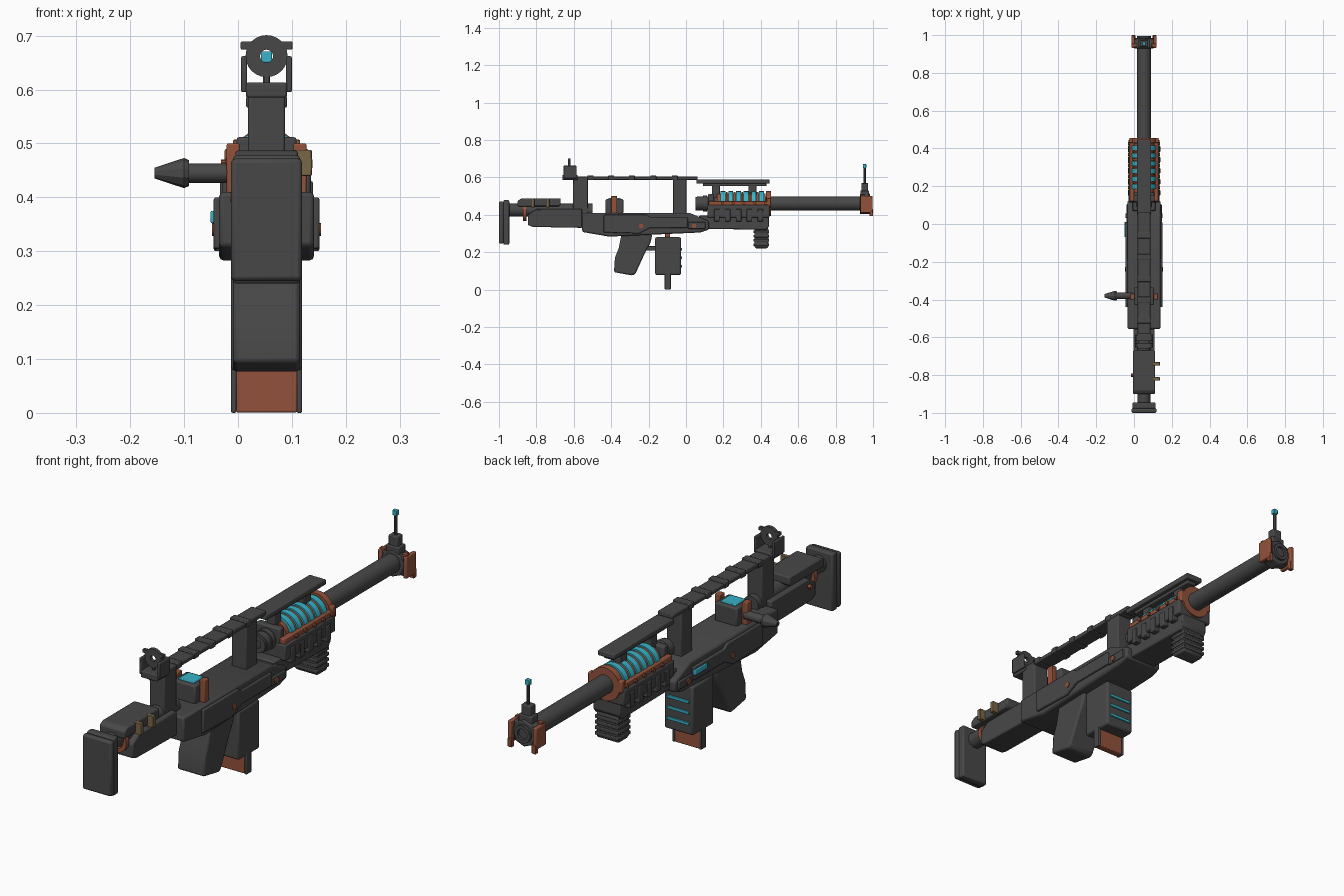
import bpy, bmesh, math
from mathutils import Matrix, Vector

if "Cube" in bpy.data.objects:
    bpy.data.objects.remove(bpy.data.objects["Cube"])

C = 0.053  # x of the weapon's centre line


def material(name, col):
    m = bpy.data.materials.new(name)
    m.diffuse_color = (*col, 1)
    m.use_nodes = True
    m.node_tree.nodes["Principled BSDF"].inputs["Base Color"].default_value = m.diffuse_color
    return m


DARK = material("dark_metal", (0.064, 0.064, 0.065))
COPPER = material("copper", (0.29, 0.085, 0.043))
CYAN = material("cyan_glow", (0.04, 0.45, 0.58))
BRASS = material("brass", (0.19, 0.135, 0.065))


def finish(name, bm, mat, bevel=0.0, mirror=False):
    bmesh.ops.recalc_face_normals(bm, faces=bm.faces)
    me = bpy.data.meshes.new(name)
    bm.to_mesh(me)
    bm.free()
    me.materials.append(mat)
    ob = bpy.data.objects.new(name, me)
    bpy.context.collection.objects.link(ob)
    ob.location.x = C
    if mirror:
        ob.modifiers.new("mirror", 'MIRROR')
    if bevel:
        b = ob.modifiers.new("bevel", 'BEVEL')
        b.width, b.segments, b.limit_method = bevel, 2, 'ANGLE'
    bpy.context.view_layer.objects.active = ob
    ob.select_set(True)
    bpy.ops.object.shade_smooth_by_angle(angle=math.radians(30))
    ob.select_set(False)
    return ob


def profile(name, mat, pts, x0, x1, bevel=0.005, mirror=False):
    """Side outline (y, z) extruded from x0 to x1."""
    bm = bmesh.new()
    f = bm.faces.new([bm.verts.new((x0, y, z)) for y, z in pts])
    g = bmesh.ops.extrude_face_region(bm, geom=[f])["geom"]
    bmesh.ops.translate(bm, vec=(x1 - x0, 0, 0), verts=[v for v in g if isinstance(v, bmesh.types.BMVert)])
    return finish(name, bm, mat, bevel, mirror)


def box(name, mat, x0, x1, y0, y1, z0, z1, bevel=0.004, mirror=False):
    return profile(name, mat, [(y0, z0), (y1, z0), (y1, z1), (y0, z1)], x0, x1, bevel, mirror)


def cyl(name, mat, a, b, r1, r2=None, n=24, bevel=0.0, mirror=False):
    """Cylinder or cone from point a to point b."""
    a, b = Vector(a), Vector(b)
    bm = bmesh.new()
    rot = (b - a).to_track_quat('Z', 'Y').to_matrix().to_4x4()
    bmesh.ops.create_cone(bm, cap_ends=True, segments=n, radius1=r1, radius2=r1 if r2 is None else r2,
                          depth=(b - a).length, matrix=Matrix.Translation((a + b) / 2) @ rot)
    return finish(name, bm, mat, bevel, mirror)


def ring(name, mat, y0, y1, z, ro, ri, n=24):
    """Flat ring around the y axis."""
    bm = bmesh.new()
    rows = []
    for r, y in ((ro, y0), (ro, y1), (ri, y1), (ri, y0)):
        rows.append([bm.verts.new((r * math.sin(math.tau * i / n), y, z + r * math.cos(math.tau * i / n)))
                     for i in range(n)])
    for k in range(4):
        p, q = rows[k], rows[(k + 1) % 4]
        for i in range(n):
            bm.faces.new((p[i], p[(i + 1) % n], q[(i + 1) % n], q[i]))
    return finish(name, bm, mat)


# --- stock ---
box("butt_pad", DARK, -.066, .066, -1.0, -.975, .245, .472, .008)
box("butt_plate", DARK, -.062, .062, -.977, -.945, .24, .478, .006)
cyl("stock_tube", DARK, (0, -.95, .425), (0, -.5, .425), .034)
ring("stock_collar", COPPER, -.872, -.852, .412, .046, .03)
profile("stock_body", DARK, [(-.845, .345), (-.82, .335), (-.555, .33), (-.555, .43), (-.80, .43), (-.845, .40)],
        -.056, .056)
profile("cheek_rest", DARK, [(-.90, .445), (-.68, .445), (-.67, .455), (-.67, .487), (-.88, .487), (-.90, .475)],
        -.058, .058)
for y in (-.82, -.74):
    box("brass_clip", BRASS, .05, .084, y - .009, y + .009, .44, .488, .002)
cyl("stock_knob", COPPER, (-.068, -.80, .40), (-.05, -.80, .40), .009, n=12)

# --- receiver ---
profile("receiver", DARK, [(-.555, .308), (-.41, .283), (.075, .305), (.122, .32), (.122, .365), (.02, .41),
                           (-.555, .41)], -.088, .088, .008)
profile("receiver_side_plate", DARK, [(-.44, .305), (-.25, .30), (-.19, .33), (.01, .33), (.01, .385),
                                      (-.19, .385), (-.21, .40), (-.44, .40)], .08, .098, .004, True)
box("receiver_front_plate", DARK, .08, .094, .01, .105, .325, .36, .004, True)
for y, x in ((-.24, .101), (.043, .099)):
    cyl("receiver_pin", COPPER, (.08, y, .34), (x, y, .34), .012, n=16, mirror=True)
box("left_light_slot", CYAN, -.104, -.09, -.07, .01, .352, .375, .003)

# --- bolt block and charging handle ---
box("bolt_block", DARK, -.052, .052, -.43, -.335, .405, .484, .007)
box("bolt_light", CYAN, -.034, .034, -.415, -.35, .47, .49, .003)
box("bolt_copper_plate", COPPER, .05, .074, -.40, -.368, .405, .50, .003, True)
cyl("handle_rod", DARK, (-.06, -.38, .445), (-.15, -.38, .445), .018, n=16)
cyl("handle_rim", DARK, (-.144, -.38, .445), (-.153, -.38, .445), .024, .028, n=10)
cyl("handle_knob", DARK, (-.153, -.38, .445), (-.208, -.38, .445), .028, .010, n=10)

# --- carrying rail ---
box("rear_post", DARK, -.034, .034, -.605, -.525, .40, .60, .004)
box("front_post", DARK, -.034, .034, -.07, .003, .40, .59, .004)
box("top_rail", DARK, -.034, .034, -.60, .062, .587, .604, .003)
for y in (-.51, -.40, -.29, -.175, -.06):
    box("rail_lug", DARK, -.038, .038, y - .016, y + .016, .585, .610, .003)
box("forward_rail", DARK, -.038, .038, .055, .447, .566, .588, .004)
box("forward_rail_rib", DARK, -.022, .022, .09, .43, .553, .568, .003)
for y in (.16, .355):
    box("forward_rail_support", DARK, -.018, .018, y - .022, y + .022, .48, .568, .003)

# --- rear sight ---
box("rear_sight_base", DARK, -.038, .038, -.66, -.58, .585, .613, .004)
box("rear_sight_wing", DARK, .036, .047, -.655, -.585, .595, .662, .003, True)
ring("rear_sight_ring", DARK, -.632, -.618, .662, .039, .012)
box("rear_sight_bar", DARK, -.048, -.012, -.632, -.618, .674, .689, .002, True)
box("rear_sight_stem", DARK, -.005, .005, -.63, -.62, .605, .635, .001)

# --- pistol grip and magazine ---
profile("pistol_grip", DARK, [(-.345, .295), (-.18, .295), (-.19, .25), (-.215, .205), (-.27, .085), (-.285, .075),
                              (-.385, .093), (-.38, .17), (-.36, .22)], -.062, .062, .008)
box("trigger_guard", DARK, -.018, .018, -.225, -.16, .208, .232, .003)
box("magazine_catch", COPPER, -.04, .04, -.112, -.085, .27, .312, .002)
box("magazine", DARK, -.066, .066, -.165, -.027, .078, .28, .008)
for z in (.125, .17, .215):
    box("magazine_light", CYAN, -.05, .05, -.03, -.022, z - .006, z + .006, .001)
box("magazine_foot", COPPER, -.057, .057, -.112, -.083, .001, .09, .003)
box("magazine_foot_cap", DARK, .056, .066, -.114, -.081, 0, .09, .003, True)

# --- handguard ---
box("handguard_upper", DARK, -.082, .082, .115, .447, .385, .452, .006)
profile("handguard_lower", DARK, [(.07, .325), (.43, .32), (.445, .34), (.445, .395), (.07, .395)], -.062, .062)
for i in range(5):
    y = .165 + i * .058
    box("handguard_rib", DARK, .06, .086, y - .015, y + .015, .365, .43, .003, True)
    cyl("handguard_stud", COPPER, (.07, y + .029, .462), (.085, y + .029, .462), .008, n=10, mirror=True)
box("handguard_copper_rail", COPPER, .052, .076, .12, .447, .45, .474, .004, True)
box("coil_rear_bracket", DARK, -.056, .056, .118, .15, .44, .512, .006)
profile("foregrip", DARK, [(.365, .33), (.44, .33), (.44, .225), (.43, .22), (.375, .22), (.365, .23)],
        -.05, .05, .006)
for z in (.24, .263, .286, .309):
    box("foregrip_ridge", DARK, -.054, .054, .361, .445, z - .007, z + .007, .003)

# --- barrel and coil ---
cyl("barrel", DARK, (0, .06, .46), (0, .97, .46), .038, n=32)
ring("barrel_rear_cap", DARK, .05, .085, .46, .036, .016)
ring("barrel_rear_ring", DARK, .09, .112, .46, .043, .03)
cyl("coil_core", COPPER, (0, .165, .46), (0, .425, .46), .054)
for i in range(6):
    y = .185 + i * .041
    ring("coil_cyan", CYAN, y, y + .026, .46, .066, .05)
    if i < 5:
        ring("coil_copper", COPPER, y + .029, y + .038, .46, .062, .05)
ring("coil_front_collar", COPPER, .428, .455, .46, .068, .036)
box("coil_front_clamp", COPPER, .054, .078, .43, .455, .44, .49, .004, True)

# --- muzzle and front sight ---
cyl("muzzle_hub", DARK, (0, .93, .458), (0, .985, .458), .055, n=8, bevel=.004)
box("muzzle_block", DARK, -.05, .05, .935, .98, .415, .50, .006)
ring("muzzle_mouth", DARK, .975, .996, .458, .036, .022)
box("muzzle_side_plate", COPPER, .049, .066, .932, .998, .41, .50, .004, True)
box("muzzle_lower_lip", COPPER, .046, .064, .982, 1.0, .393, .43, .002, True)
box("muzzle_clip", COPPER, .04, .062, .937, .955, .485, .507, .002, True)
box("front_sight_base", DARK, -.03, .03, .932, .978, .495, .53, .004)
box("front_sight_block", DARK, -.021, .021, .937, .973, .52, .57, .004)
cyl("front_sight_post", DARK, (0, .955, .565), (0, .955, .652), .007, n=10)
box("front_sight_tip", CYAN, -.010, .010, .946, .964, .650, .671, .002)
